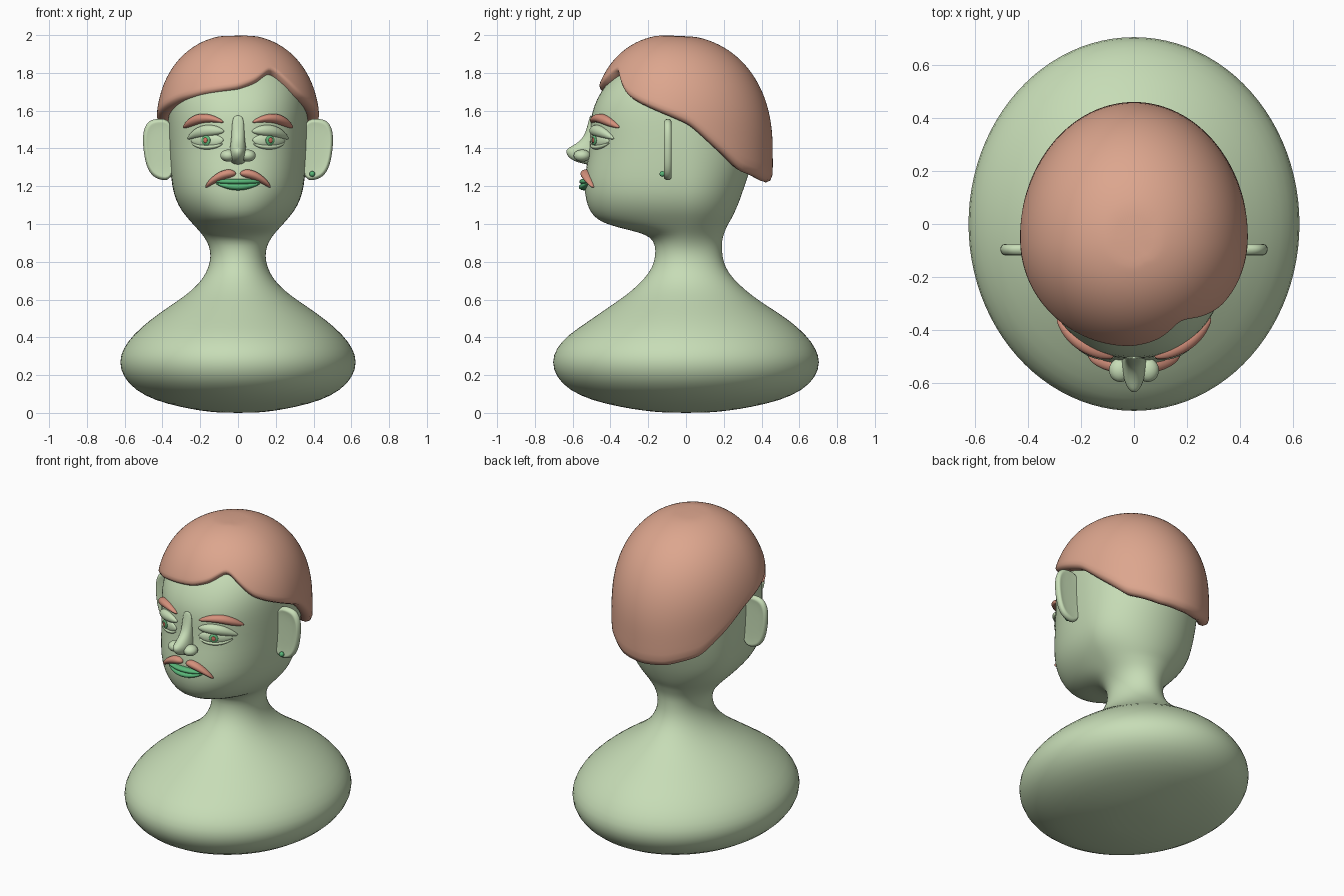
import bpy, bmesh, math
from mathutils import Vector, Matrix

if "Cube" in bpy.data.objects:
    bpy.data.objects.remove(bpy.data.objects["Cube"])


def material(name, rgb):
    m = bpy.data.materials.new(name)
    m.diffuse_color = (*rgb, 1)
    m.use_nodes = True
    m.node_tree.nodes["Principled BSDF"].inputs["Base Color"].default_value = m.diffuse_color
    return m


SKIN = material("pale green skin", (0.57, 0.72, 0.47))
HAIR = material("light copper hair", (0.72, 0.38, 0.27))
BROW = material("copper brows", (0.66, 0.28, 0.20))
LIPS = material("green lips", (0.10, 0.47, 0.19))
IRIS = material("iris green", (0.13, 0.48, 0.20))
PUPIL = material("coral pupil", (0.66, 0.17, 0.12))
EYE = material("eye pale green", (0.60, 0.76, 0.50))


def finish(bm, name, mat, subsurf=0, solid=0):
    bmesh.ops.recalc_face_normals(bm, faces=bm.faces)
    me = bpy.data.meshes.new(name)
    bm.to_mesh(me)
    bm.free()
    me.materials.append(mat)
    for p in me.polygons:
        p.use_smooth = True
    ob = bpy.data.objects.new(name, me)
    bpy.context.collection.objects.link(ob)
    if solid:
        mod = ob.modifiers.new("thickness", 'SOLIDIFY')
        mod.thickness, mod.offset = solid, -1
    if subsurf:
        mod = ob.modifiers.new("smooth", 'SUBSURF')
        mod.levels = mod.render_levels = subsurf
    return ob


def skin_rings(bm, rings, cap_start=True, cap_end=True):
    rows = [[bm.verts.new(p) for p in r] for r in rings]
    n = len(rows[0])
    for a, b in zip(rows, rows[1:]):
        for i in range(n):
            bm.faces.new((a[i], a[(i + 1) % n], b[(i + 1) % n], b[i]))
    if cap_start:
        bm.faces.new(rows[0])
    if cap_end:
        bm.faces.new(rows[-1])


def lerp_table(table, t):
    for a, b in zip(table, table[1:]):
        if t <= b[0]:
            k = (t - a[0]) / (b[0] - a[0])
            return [p + (q - p) * k for p, q in zip(a[1:], b[1:])]
    return table[-1][1:]


# Bust and head sections: height, half width, front y, back y
BODY = [(0, .10, -.11, .11), (.012, .20, -.23, .23), (.03, .30, -.34, .34), (.065, .44, -.50, .50),
        (.12, .545, -.62, .62), (.19, .61, -.69, .69), (.27, .632, -.713, .713), (.34, .61, -.69, .69),
        (.41, .56, -.63, .64), (.49, .47, -.51, .55), (.56, .37, -.41, .44), (.62, .28, -.32, .35),
        (.68, .21, -.25, .28), (.74, .168, -.195, .225), (.80, .147, -.167, .197), (.86, .145, -.16, .19),
        (.91, .165, -.17, .19), (.945, .19, -.21, .20), (.97, .212, -.31, .21), (.995, .235, -.41, .22),
        (1.025, .262, -.475, .24), (1.07, .30, -.512, .262), (1.13, .332, -.532, .287),
        (1.20, .35, -.54, .31), (1.30, .36, -.53, .345), (1.40, .366, -.51, .365), (1.50, .37, -.507, .38),
        (1.58, .37, -.503, .385), (1.66, .366, -.475, .375), (1.74, .345, -.425, .34), (1.81, .31, -.36, .29),
        (1.88, .24, -.28, .21), (1.92, .16, -.19, .13), (1.94, .07, -.09, .06)]


def power(z):
    return 2 + .3 * min(1, max(0, (z - .95) / .2))


def body_ring(row, n=48):
    z, hx, yf, yb = row
    pts = []
    for i in range(n):
        a = 2 * math.pi * i / n
        s, c = math.sin(a), -math.cos(a)
        e = 2 / power(z) if c < 0 else 1
        pts.append((hx * math.copysign(abs(s) ** e, s), (-yf if c < 0 else yb) * math.copysign(abs(c) ** e, c), z))
    return pts


bm = bmesh.new()
skin_rings(bm, [body_ring(r) for r in BODY])
finish(bm, "bust_and_head", SKIN, 1)


def on_face(x, z, out=0.0):
    """Point on the face and its outward normal."""
    def at(x, z):
        hx, yf, _ = lerp_table(BODY, z)
        n = power(z)
        return Vector((x, yf * max(0, 1 - abs(x / hx) ** n) ** (1 / n), z))
    p = at(x, z)
    nrm = (at(x, z + .02) - at(x, z - .02)).cross(at(x + .01, z) - at(x - .01, z)).normalized()
    if nrm.y > 0:
        nrm = -nrm
    return p + nrm * out, nrm


def strip(name, path, mat, mirror=True):
    """Tapered roll laid on the face; path rows are x, z, half width, depth."""
    bm = bmesh.new()
    for s in ((1, -1) if mirror else (1,)):
        pts = [on_face(s * r[0], r[1]) for r in path]
        rings = []
        for i, (p, nrm) in enumerate(pts):
            t = pts[min(i + 1, len(pts) - 1)][0] - pts[max(i - 1, 0)][0]
            w = nrm.cross(t).normalized()
            r, d = path[i][2:]
            rings.append([p + w * r * math.cos(k * math.pi / 5) + nrm * d * math.sin(k * math.pi / 5)
                          for k in range(10)])
        skin_rings(bm, rings)
    return finish(bm, name, mat, 2)


def blobs(name, items, mat):
    """Ellipsoids: centre, radii, normal to face along."""
    bm = bmesh.new()
    for c, r, nrm in items:
        rot = Matrix.Rotation(math.atan2(nrm.x, -nrm.y), 4, 'Z')
        bmesh.ops.create_uvsphere(bm, u_segments=20, v_segments=12, radius=1,
                                  matrix=Matrix.Translation(c) @ rot @ Matrix.Diagonal((*r, 1)))
    return finish(bm, name, mat)


# Hair cap with a swept, parted hairline
HAIRLINE = [(-180, 1.215), (-160, 1.225), (-134, 1.28), (-115, 1.41), (-100, 1.52), (-90, 1.56), (-65, 1.62),
            (-50, 1.655), (-28, 1.69), (0, 1.72), (14, 1.755), (24, 1.80), (32, 1.825), (42, 1.755), (53, 1.68),
            (65, 1.64), (90, 1.565), (100, 1.525), (115, 1.41), (134, 1.28), (160, 1.225), (180, 1.215)]


def dome(z, equator):
    k = max(0, (z - equator) / (2.003 - equator))
    return max(0, 1 - k ** 2.2) ** (1 / 2.2)


def hair_point(deg, t):
    low = lerp_table(HAIRLINE, deg)[0]
    z = low + (2.0 - low) * (1 - t ** 1.8)
    a = math.radians(deg)
    x = .435 * dome(z, 1.5) * math.sin(a)
    c = -math.cos(a)
    y = -.07 + c * (.43 * dome(z, 1.5) if c < 0 else .53 * dome(z, 1.4))
    return (x, y, z)


bm = bmesh.new()
skin_rings(bm, [[hair_point(-180 + 5 * i, t / 16) for i in range(72)] for t in range(1, 17)],
           cap_end=False)
finish(bm, "hair", HAIR, 1, .075)

# Ears: rounded slabs
EAR = [(.33, 1.555), (.42, 1.56), (.475, 1.55), (.502, 1.50), (.506, 1.43), (.492, 1.32), (.46, 1.255),
       (.41, 1.23), (.33, 1.225)]
bm = bmesh.new()
for s in (1, -1):
    rings = []
    for y, k in ((-.112, .82), (-.122, .9), (-.105, 1), (-.085, 1), (-.073, .9), (-.08, .82)):
        rings.append([(s * (.36 + (x - .36) * k), y, 1.39 + (z - 1.39) * k) for x, z in EAR])
    skin_rings(bm, rings)
finish(bm, "ears", SKIN, 2)
blobs("earring", [(Vector((.393, -.125, 1.265)), (.015, .015, .015), Vector((0, -1, 0)))], LIPS)

# Nose
strip("nose", [(0, 1.58, .03, .005), (0, 1.50, .035, .02), (0, 1.45, .038, .04), (0, 1.405, .045, .095),
               (0, 1.37, .05, .135), (0, 1.335, .045, .115), (0, 1.315, .025, .06)], SKIN, False)
blobs("nostrils", [(Vector((s * .052, -.55, 1.362)), (.042, .045, .032), Vector((0, -1, 0)))
                   for s in (1, -1)], SKIN)

# Eyes: eyeball, lids, iris and pupil
strip("eyeballs", [(.075, 1.445, .006, .004), (.11, 1.443, .034, .014), (.16, 1.442, .038, .02),
                   (.21, 1.44, .034, .014), (.25, 1.44, .006, .004)], EYE)
strip("upper_eyelids", [(.072, 1.49, .006, .006), (.11, 1.495, .027, .025), (.165, 1.496, .035, .033),
                        (.22, 1.482, .03, .028), (.27, 1.45, .006, .006)], SKIN)
strip("lower_eyelids", [(.08, 1.425, .004, .004), (.115, 1.41, .012, .016), (.165, 1.405, .014, .02),
                        (.21, 1.41, .012, .016), (.25, 1.43, .004, .004)], SKIN)
for name, out, r, mat in (("irises", .015, (.027, .007, .026), IRIS), ("pupils", .021, (.012, .005, .014), PUPIL)):
    items = []
    for s in (1, -1):
        p, nrm = on_face(s * .163, 1.443, out)
        items.append((p, r, nrm))
    blobs(name, items, mat)

# Eyebrows
strip("eyebrows", [(.075, 1.538, .005, .008), (.11, 1.552, .015, .022), (.16, 1.562, .024, .03),
                   (.21, 1.558, .029, .032), (.255, 1.535, .024, .026), (.29, 1.51, .006, .008)], BROW)

# Moustache
strip("moustache", [(.01, 1.265, .008, .012), (.035, 1.27, .024, .03), (.075, 1.262, .026, .034),
                    (.115, 1.242, .021, .03), (.15, 1.216, .014, .022), (.172, 1.192, .004, .008)], BROW)

# Lips
strip("upper_lip", [(-.13, 1.224, .003, .006), (-.07, 1.224, .016, .026), (0, 1.222, .018, .034),
                    (.07, 1.224, .016, .026), (.13, 1.224, .003, .006)], LIPS, False)
strip("lower_lip", [(-.12, 1.215, .003, .006), (-.06, 1.2, .017, .026), (0, 1.195, .021, .034),
                    (.06, 1.2, .017, .026), (.12, 1.215, .003, .006)], LIPS, False)
